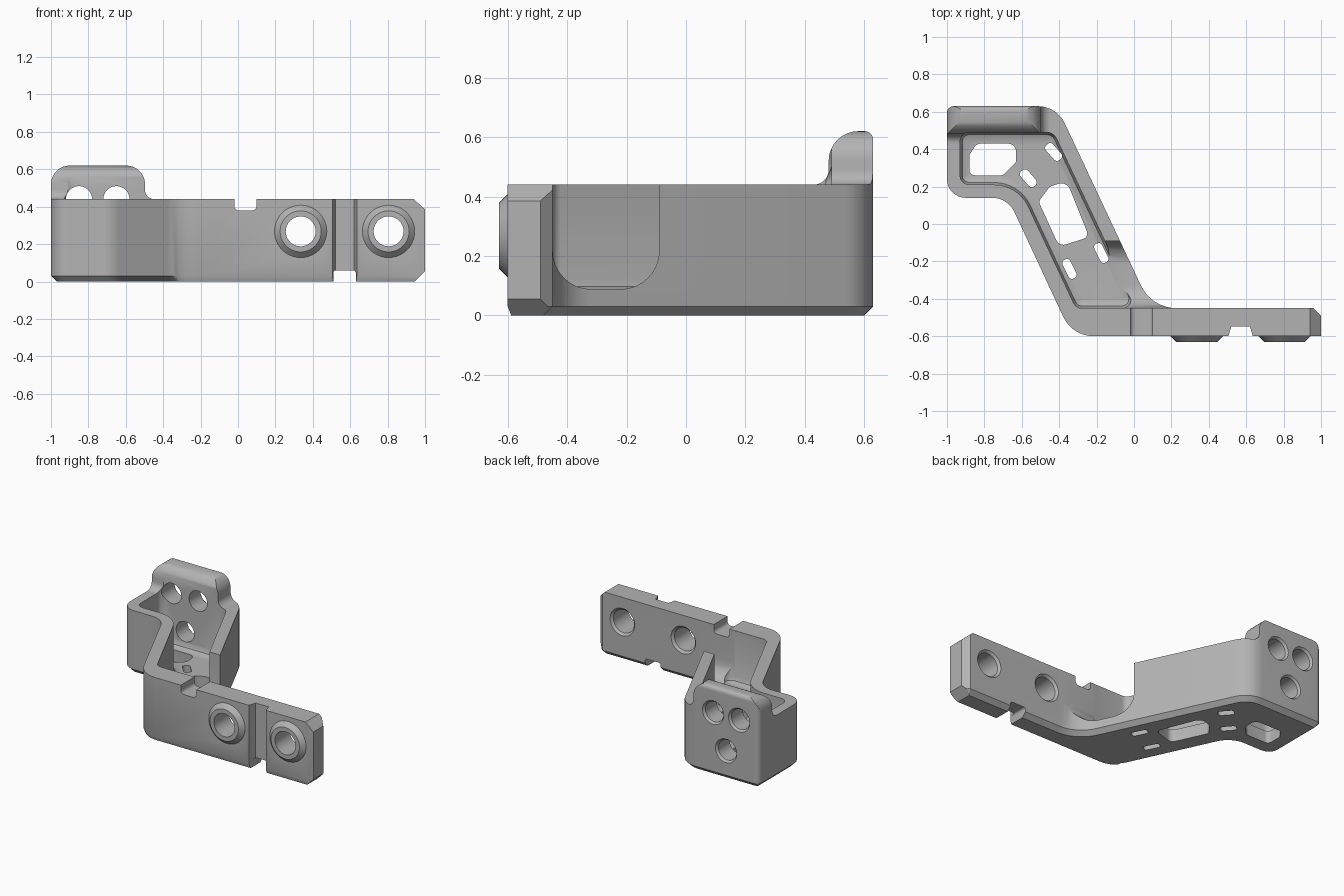
import bpy, bmesh, math
from mathutils import Vector

if "Cube" in bpy.data.objects:
    bpy.data.objects.remove(bpy.data.objects["Cube"], do_unlink=True)

grey = bpy.data.materials.new("machined_grey")
grey.use_nodes = True
colour = (0.45, 0.45, 0.45, 1)
grey.diffuse_color = colour
grey.node_tree.nodes["Principled BSDF"].inputs["Base Color"].default_value = colour


def rounded(corners, steps=8):
    """Polygon from (u, v, radius) corners, with each radius drawn as an arc."""
    out = []
    for i, c in enumerate(corners):
        p = Vector(c[:2])
        r = c[2] if len(c) > 2 else 0
        if not r:
            out.append(p)
            continue
        a = (Vector(corners[i - 1][:2]) - p).normalized()
        b = (Vector(corners[(i + 1) % len(corners)][:2]) - p).normalized()
        half = a.angle(b) / 2
        centre = p + (a + b).normalized() * r / math.sin(half)
        s = p + a * r / math.tan(half) - centre
        e = p + b * r / math.tan(half) - centre
        start = math.atan2(s.y, s.x)
        sweep = math.remainder(math.atan2(e.y, e.x) - start, math.tau)
        for k in range(steps + 1):
            t = start + sweep * k / steps
            out.append(centre + r * Vector((math.cos(t), math.sin(t))))
    return out


def circle(u, v, r, n=40):
    return [Vector((u + r * math.cos(math.tau * k / n), v + r * math.sin(math.tau * k / n)))
            for k in range(n)]


def offset(pts, amount):
    """Move each point inwards by amount(point)."""
    n = len(pts)
    area = sum(pts[i - 1].cross(pts[i]) for i in range(n))
    if area < 0:
        pts.reverse()
    out = []
    for i, p in enumerate(pts):
        d1 = (p - pts[i - 1]).normalized()
        d2 = (pts[(i + 1) % n] - p).normalized()
        n1, n2 = Vector((-d1.y, d1.x)), Vector((-d2.y, d2.x))
        out.append(p + (n1 + n2) / (1 + n1.dot(n2)) * amount(p))
    return out


def prism(name, pts, axis, rings):
    """Solid along an axis; rings are (position, inset) cross-sections."""
    place = {"X": lambda p, w: (w, p.x, p.y),
             "Y": lambda p, w: (p.x, w, p.y),
             "Z": lambda p, w: (p.x, p.y, w)}[axis]
    bm = bmesh.new()
    loops = []
    for w, inset in rings:
        rule = inset if callable(inset) else (lambda p, d=inset: d)
        loops.append([bm.verts.new(place(p, w)) for p in offset(pts, rule)])
    n = len(pts)
    for lo, hi in zip(loops, loops[1:]):
        for i in range(n):
            bm.faces.new((lo[i - 1], lo[i], hi[i], hi[i - 1]))
    bm.faces.new(loops[0])
    bm.faces.new(loops[-1])
    bmesh.ops.recalc_face_normals(bm, faces=bm.faces)
    mesh = bpy.data.meshes.new(name)
    bm.to_mesh(mesh)
    bm.free()
    mesh.materials.append(grey)
    ob = bpy.data.objects.new(name, mesh)
    bpy.context.collection.objects.link(ob)
    return ob


def combine(target, tool, operation):
    mod = target.modifiers.new("combine", "BOOLEAN")
    mod.operation, mod.solver, mod.object = operation, "EXACT", tool
    bpy.context.view_layer.objects.active = target
    bpy.ops.object.modifier_apply(modifier=mod.name)
    bpy.data.objects.remove(tool, do_unlink=True)


def slot(p, q, width):
    p, q = Vector(p), Vector(q)
    d = (q - p).normalized()
    side = Vector((-d.y, d.x)) * width / 2
    return rounded([(*v, width * 0.42) for v in (p + side, p - side, q - side, q + side)], 5)


# Plan outline: rear block, slanted web and front arm
outline = rounded([
    (-1, 0.63, 0.035), (-1, 0.14, 0.1), (-0.675, 0.14, 0.13), (-0.33, -0.6, 0.18),
    (1, -0.6), (1, -0.49), (0.96, -0.45), (0.094, -0.45, 0.21), (-0.413, 0.63, 0.16)])
bracket = prism("bracket", outline, "Z",
                [(0, lambda p: 0.012 if p.y < -0.55 else 0.03), (0.03, 0), (0.7, 0)])

# Front silhouette: flat top, notches and clipped arm end
silhouette = rounded([
    (-1.2, -0.1), (0.51, -0.1), (0.51, 0.06, 0.015), (0.63, 0.06, 0.015), (0.63, -0.1),
    (0.845, -0.1), (1.05, 0.105), (1.05, 0.34), (0.94, 0.44), (0.10, 0.44),
    (0.10, 0.38, 0.025), (-0.02, 0.38, 0.025), (-0.02, 0.44), (-1.2, 0.44)])
combine(bracket, prism("silhouette", silhouette, "Y", [(-1, 0), (1, 0)]), "INTERSECT")

# Raised rear tab with rounded shoulders and a fillet at its base
tab = prism("rear_tab", outline, "Z", [(0.4, 0), (0.7, 0)])
tab_front = rounded([(-1, 0.4), (-0.42, 0.4), (-0.42, 0.44), (-0.497, 0.44, 0.05),
                     (-0.497, 0.62, 0.1), (-1, 0.62, 0.1)])
tab_side = rounded([(0.42, 0.4), (0.63, 0.4), (0.63, 0.62, 0.03), (0.48, 0.62, 0.1),
                    (0.48, 0.44, 0.05), (0.42, 0.44)])
combine(tab, prism("tab_front", tab_front, "Y", [(0.3, 0), (0.8, 0)]), "INTERSECT")
combine(tab, prism("tab_side", tab_side, "X", [(-1.1, 0), (0, 0)]), "INTERSECT")
combine(bracket, tab, "UNION")

# Deep pocket with a filleted floor
pocket = rounded([
    (-0.93, 0.49, 0.05), (-0.93, 0.21, 0.05), (-0.62, 0.21, 0.2), (-0.31, -0.45, 0.05),
    (0.014, -0.45, 0.05), (-0.43, 0.49, 0.06)])
combine(bracket, prism("pocket", pocket, "Z",
                       [(0.085, 0.04), (0.097, 0.012), (0.125, 0), (0.8, 0)]), "DIFFERENCE")

# Rounded opening through the web's outer wall
opening = rounded([(-0.449, 0.8), (-0.449, 0.088, 0.13), (-0.09, 0.088, 0.13), (-0.09, 0.8)])
combine(bracket, prism("opening", opening, "X", [(-0.2, 0), (0.5, 0)]), "DIFFERENCE")

# Floor windows and small slots
windows = [
    rounded([(-0.88, 0.26, 0.03), (-0.70, 0.26, 0.04), (-0.63, 0.33, 0.03),
             (-0.63, 0.43, 0.045), (-0.84, 0.43, 0.04), (-0.88, 0.37, 0.03)], 5),
    rounded([(-0.51, 0.12, 0.03), (-0.40, -0.12, 0.04), (-0.24, -0.07, 0.03),
             (-0.36, 0.23, 0.05), (-0.45, 0.20, 0.04)], 5),
    slot((-0.465, 0.425), (-0.395, 0.345), 0.05),
    slot((-0.60, 0.285), (-0.53, 0.205), 0.05),
    slot((-0.37, -0.19), (-0.32, -0.29), 0.045),
    slot((-0.20, -0.105), (-0.15, -0.205), 0.045)]
for shape in windows:
    combine(bracket, prism("window", shape, "Z", [(-0.1, 0), (0.2, 0)]), "DIFFERENCE")

# Vertical groove in the arm's front
groove = [Vector(p) for p in [(0.505, -0.7), (0.635, -0.7), (0.635, -0.6),
                              (0.62, -0.548), (0.52, -0.548), (0.505, -0.6)]]
combine(bracket, prism("groove", groove, "Z", [(-0.1, 0), (0.8, 0)]), "DIFFERENCE")

# Arm bosses and their countersunk bores
for x in (0.335, 0.805):
    combine(bracket, prism("boss", circle(x, 0.268, 0.14), "Y",
                           [(-0.55, 0), (-0.6, 0), (-0.63, 0.03)]), "UNION")
    combine(bracket, prism("bore", circle(x, 0.268, 0.095), "Y",
                           [(-0.7, 0.015), (-0.465, 0.015), (-0.45, 0), (-0.4, 0)]), "DIFFERENCE")

# Three countersunk holes through the rear wall
for x, z in ((-0.85, 0.44), (-0.65, 0.44), (-0.75, 0.2)):
    combine(bracket, prism("rear_hole", circle(x, z, 0.082), "Y",
                           [(0.4, 0.012), (0.615, 0.012), (0.63, 0), (0.7, 0)]), "DIFFERENCE")

bpy.ops.object.select_all(action="DESELECT")
bracket.select_set(True)
bpy.context.view_layer.objects.active = bracket
bpy.ops.object.shade_smooth_by_angle(angle=math.radians(30))
